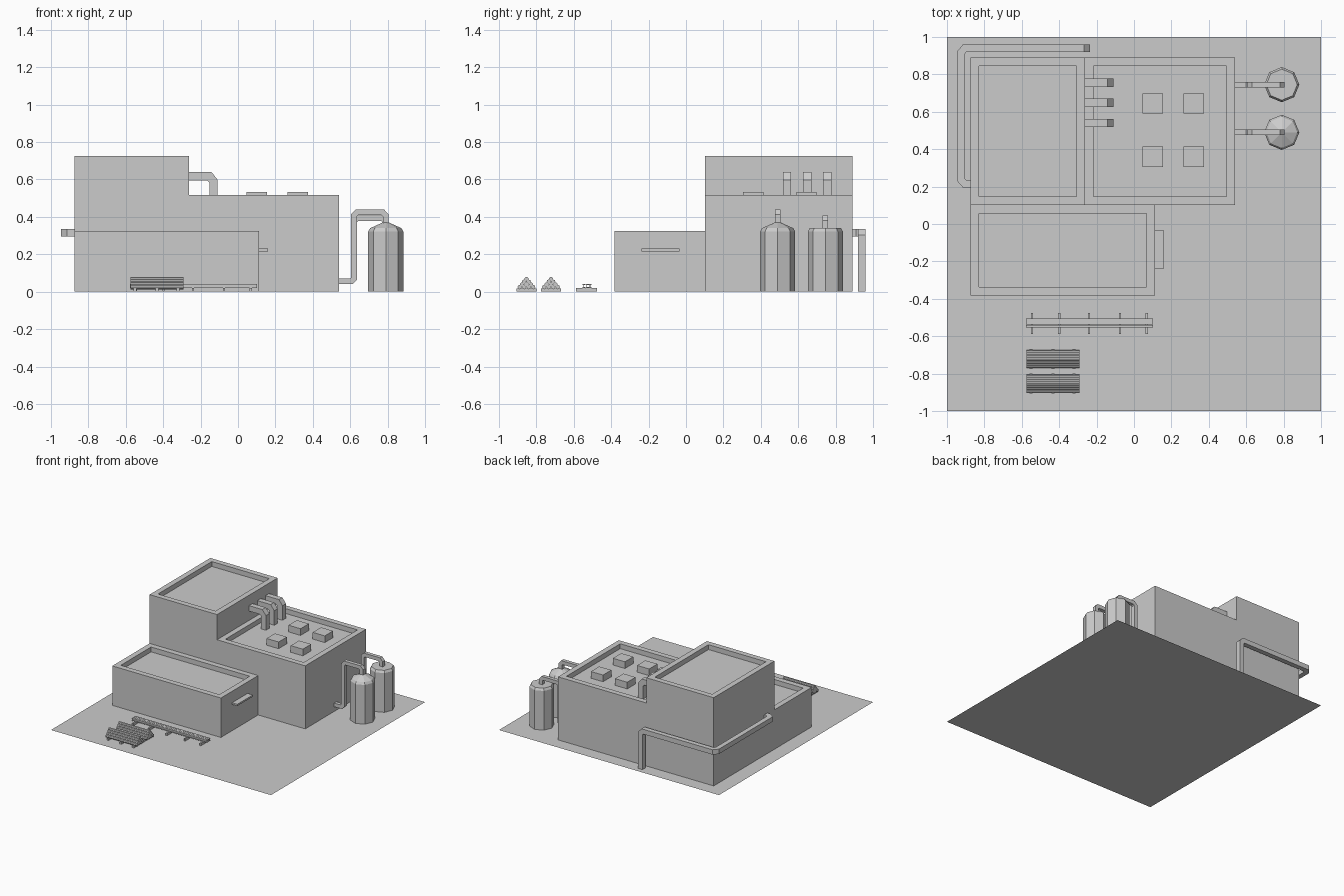
import bpy, bmesh, math
from mathutils import Vector

if "Cube" in bpy.data.objects:
    bpy.data.objects.remove(bpy.data.objects["Cube"], do_unlink=True)

grey = bpy.data.materials.new("plain grey")
grey.use_nodes = True
grey.diffuse_color = (0.6, 0.6, 0.6, 1)
grey.node_tree.nodes["Principled BSDF"].inputs["Base Color"].default_value = (0.6, 0.6, 0.6, 1)


def finish(name, bm):
    bmesh.ops.recalc_face_normals(bm, faces=bm.faces)
    mesh = bpy.data.meshes.new(name)
    bm.to_mesh(mesh)
    bm.free()
    mesh.materials.append(grey)
    obj = bpy.data.objects.new(name, mesh)
    bpy.context.scene.collection.objects.link(obj)
    return obj


def add_box(bm, x0, x1, y0, y1, z0, z1):
    verts = bmesh.ops.create_cube(bm, size=1)["verts"]
    for v in verts:
        v.co = ((x0, x1)[v.co.x > 0], (y0, y1)[v.co.y > 0], (z0, z1)[v.co.z > 0])


def box(name, *bounds):
    bm = bmesh.new()
    add_box(bm, *bounds)
    return finish(name, bm)


def building(name, x0, x1, y0, y1, height, rim=0.064, depth=0.04):
    """Block with a roof sunk behind a parapet."""
    bm = bmesh.new()
    add_box(bm, x0, x1, y0, y1, 0, height)
    roof = max(bm.faces, key=lambda f: f.calc_center_median().z)
    bmesh.ops.inset_individual(bm, faces=[roof], thickness=rim)
    inner = bmesh.ops.extrude_discrete_faces(bm, faces=[roof])["faces"][0]
    bmesh.ops.translate(bm, verts=inner.verts, vec=(0, 0, -depth))
    return finish(name, bm)


def duct(name, points, width):
    """Square section swept along a path with mitred corners."""
    pts = [Vector(p) for p in points]
    dirs = [(b - a).normalized() for a, b in zip(pts, pts[1:])]
    side = dirs[0].cross(Vector((0, 0, 1))).normalized() * width / 2
    up = dirs[0].cross(side).normalized() * width / 2
    ring = [pts[0] + side * a + up * b for a, b in ((-1, -1), (1, -1), (1, 1), (-1, 1))]
    bm = bmesh.new()
    last = [bm.verts.new(c) for c in ring]
    bm.faces.new(last)
    for i, d in enumerate(dirs):
        normal = d + dirs[i + 1] if i + 1 < len(dirs) else d
        ring = [c + d * ((pts[i + 1] - c).dot(normal) / d.dot(normal)) for c in ring]
        new = [bm.verts.new(c) for c in ring]
        for k in range(4):
            n = (k + 1) % 4
            bm.faces.new((last[k], last[n], new[n], new[k]))
        last = new
    bm.faces.new(last)
    return finish(name, bm)


def tank(name, x, y, profile, sides=8):
    """Faceted vessel from (radius, height) pairs."""
    bm = bmesh.new()
    rings = [[bm.verts.new((x + r * math.cos(math.tau * k / sides),
                            y + r * math.sin(math.tau * k / sides), z))
              for k in range(sides)] for r, z in profile]
    for a, b in zip(rings, rings[1:]):
        for k in range(sides):
            n = (k + 1) % sides
            bm.faces.new((a[k], a[n], b[n], b[k]))
    bm.faces.new(rings[0])
    bm.faces.new(rings[-1])
    return finish(name, bm)


# Ground sheet
bm = bmesh.new()
bmesh.ops.create_grid(bm, x_segments=1, y_segments=1, size=1)
finish("ground_plate", bm)

# Three joined buildings
building("tall_hall", -0.875, -0.262, 0.102, 0.89, 0.725)
building("main_hall", -0.262, 0.54, 0.102, 0.89, 0.518)
building("low_hall", -0.875, 0.112, -0.382, 0.102, 0.324)
box("door_canopy", 0.112, 0.16, -0.237, -0.035, 0.216, 0.23)

# Roof vents
for x in (0.1, 0.32):
    for y in (0.36, 0.645):
        box("roof_vent", x - 0.055, x + 0.055, y - 0.054, y + 0.054, 0.478, 0.533)

# Ducts from tall hall down to main roof
for y in (0.54, 0.648, 0.755):
    duct("roof_duct", [(-0.262, y, 0.617), (-0.152, y, 0.617),
                       (-0.131, y, 0.59), (-0.131, y, 0.478)], 0.045)

# Duct wrapping the back left corner
z = 0.314
duct("corner_duct", [(-0.87, 0.214, z), (-0.905, 0.214, z), (-0.926, 0.238, z),
                     (-0.926, 0.915, z), (-0.905, 0.94, z), (-0.276, 0.94, z),
                     (-0.256, 0.94, z - 0.02), (-0.256, 0.94, 0)], 0.04)

# Storage tanks with feed pipes
tank("coned_tank", 0.79, 0.49, [(0.094, 0), (0.094, 0.322), (0.083, 0.34), (0.012, 0.372)])
tank("flat_tank", 0.79, 0.745, [(0.094, 0), (0.094, 0.322), (0.083, 0.34)])
for y, top, end in ((0.49, 0.425, 0.36), (0.745, 0.393, 0.335)):
    duct("feed_pipe", [(0.535, y, 0.055), (0.605, y, 0.055), (0.62, y, 0.07),
                       (0.62, y, top - 0.017), (0.637, y, top), (0.774, y, top),
                       (0.789, y, top - 0.017), (0.789, y, end)], 0.03)

# Steel beams lying on sleepers
for x in (-0.545, -0.4, -0.24, -0.075, 0.068):
    box("beam_sleeper", x - 0.006, x + 0.006, -0.588, -0.475, 0, 0.02)
bm = bmesh.new()
for y in (-0.547, -0.53, -0.513):
    for half, low, high in ((0.0075, 0.02, 0.024), (0.002, 0.024, 0.036), (0.0075, 0.036, 0.04)):
        add_box(bm, -0.578, 0.102, y - half, y + half, low, high)
finish("steel_beams", bm)

# Pyramids of pipes on sleepers
for y in (-0.853, -0.722):
    for x in (-0.55, -0.433, -0.32):
        box("pipe_sleeper", x - 0.008, x + 0.008, y - 0.053, y + 0.053, 0, 0.016)
    for row in range(4):
        for k in range(4 - row):
            pipe = tank("stacked_pipe", 0, 0, [(0.0115, -0.142), (0.0115, 0.142)])
            pipe.rotation_euler = (0, math.pi / 2, 0)
            pipe.location = (-0.433, y + (k - (3 - row) / 2) * 0.024, 0.0245 + row * 0.0145)
